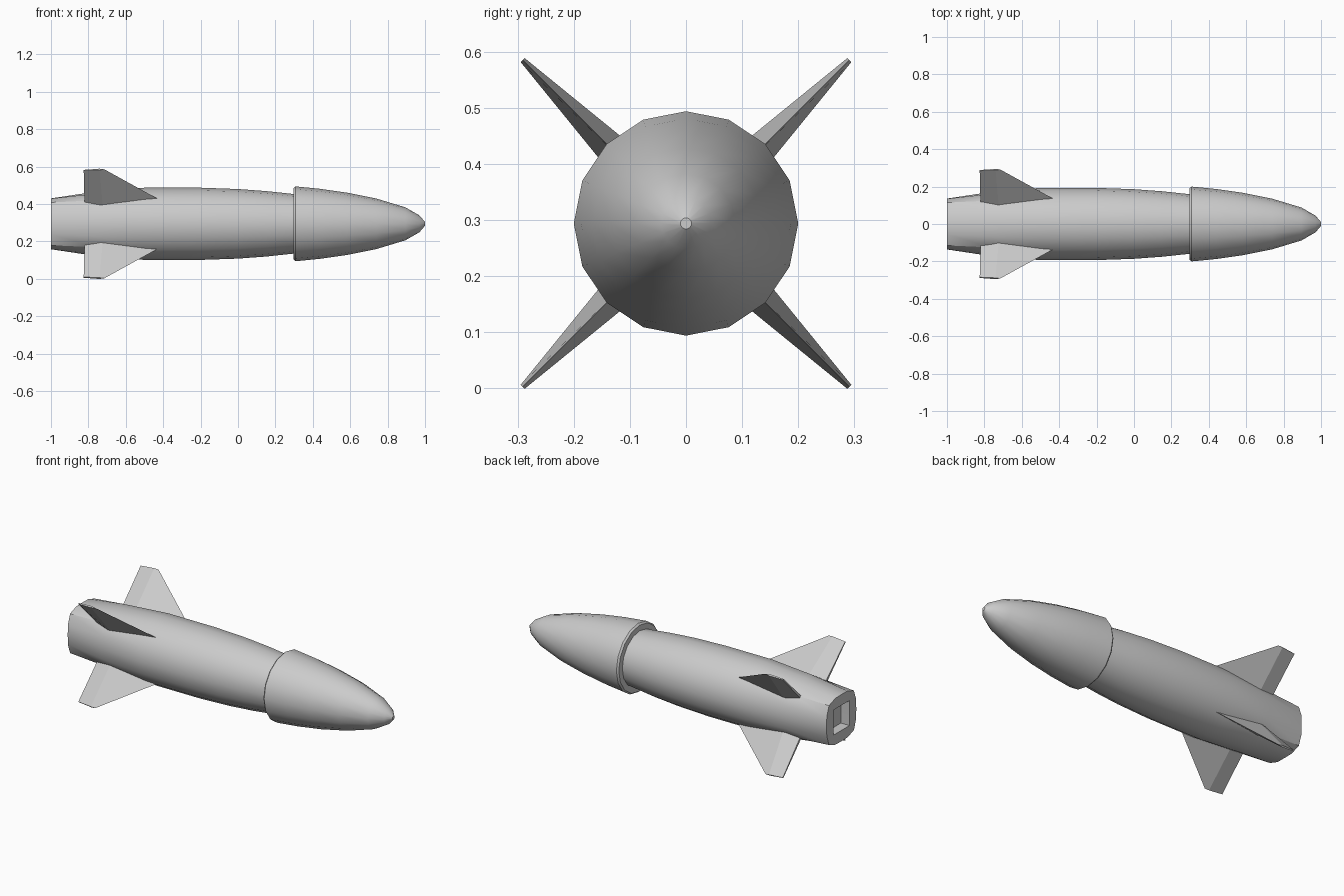
import bpy, bmesh
from math import sin, cos, pi, sqrt

if "Cube" in bpy.data.objects:
    bpy.data.objects.remove(bpy.data.objects["Cube"])

CZ = 0.294      # height of the long axis
SIDES = 16


def finish(name, bm):
    bmesh.ops.recalc_face_normals(bm, faces=bm.faces)
    me = bpy.data.meshes.new(name)
    bm.to_mesh(me)
    bm.free()
    ob = bpy.data.objects.new(name, me)
    bpy.context.collection.objects.link(ob)
    return ob


def smooth(ob, angle):
    bpy.ops.object.select_all(action='DESELECT')
    ob.select_set(True)
    bpy.context.view_layer.objects.active = ob
    bpy.ops.object.shade_smooth_by_angle(angle=angle)


def loft(name, stations):
    """Skin superellipse sections (x, radius, exponent): 2 is round, high is square."""
    bm = bmesh.new()
    rings = []
    for x, r, n in stations:
        ring = []
        for i in range(SIDES):
            c, s = cos(2 * pi * i / SIDES), sin(2 * pi * i / SIDES)
            k = r / (abs(c) ** n + abs(s) ** n) ** (1 / n)
            ring.append(bm.verts.new((x, k * c, CZ + k * s)))
        rings.append(ring)
    for a, b in zip(rings, rings[1:]):
        for i in range(SIDES):
            j = (i + 1) % SIDES
            bm.faces.new((a[i], a[j], b[j], b[i]))
    bm.faces.new(rings[0])
    bm.faces.new(rings[-1])
    ob = finish(name, bm)
    smooth(ob, 0.6)
    return ob


# Body: square nozzle recess, squarish tail, blending to a round barrel
loft("body", [
    (-0.945, 0.073, 60), (-1.0, 0.073, 60), (-1.0, 0.136, 4),
    (-0.76, 0.172, 2.2), (-0.5, 0.193, 2), (-0.2, 0.193, 2),
    (0.0, 0.186, 2), (0.15, 0.175, 2), (0.31, 0.158, 2)])

# Nose cone with a slightly overhanging rear rim
loft("nose_cone", [(x, r, 2) for x, r in [
    (0.298, 0.192), (0.308, 0.2), (0.44, 0.187), (0.58, 0.167),
    (0.74, 0.135), (0.895, 0.088), (0.97, 0.045), (1.0, 0.01)]])


# Fins: diamond section tapering outward, repeated on the four diagonals
def fin(name, sy, sz):
    root = [(-0.34, 0.12, 0), (-0.72, 0.12, 0.035), (-0.82, 0.12, 0.008),
            (-0.82, 0.12, -0.008), (-0.72, 0.12, -0.035)]
    tip = [(-0.715, 0.412, 0), (-0.74, 0.412, 0.005), (-0.825, 0.405, 0.003),
           (-0.825, 0.405, -0.003), (-0.74, 0.412, -0.005)]
    bm = bmesh.new()

    def place(p):
        x, d, t = p
        return bm.verts.new((x, sy * (d + t) / sqrt(2), CZ + sz * (d - t) / sqrt(2)))

    a, b = [place(p) for p in root], [place(p) for p in tip]
    for i in range(5):
        j = (i + 1) % 5
        bm.faces.new((a[i], a[j], b[j], b[i]))
    bm.faces.new(a)
    bm.faces.new(b)
    finish(name, bm)


for side, sy in (("left", -1), ("right", 1)):
    for level, sz in (("lower", -1), ("upper", 1)):
        fin(f"{level}_{side}_fin", sy, sz)
